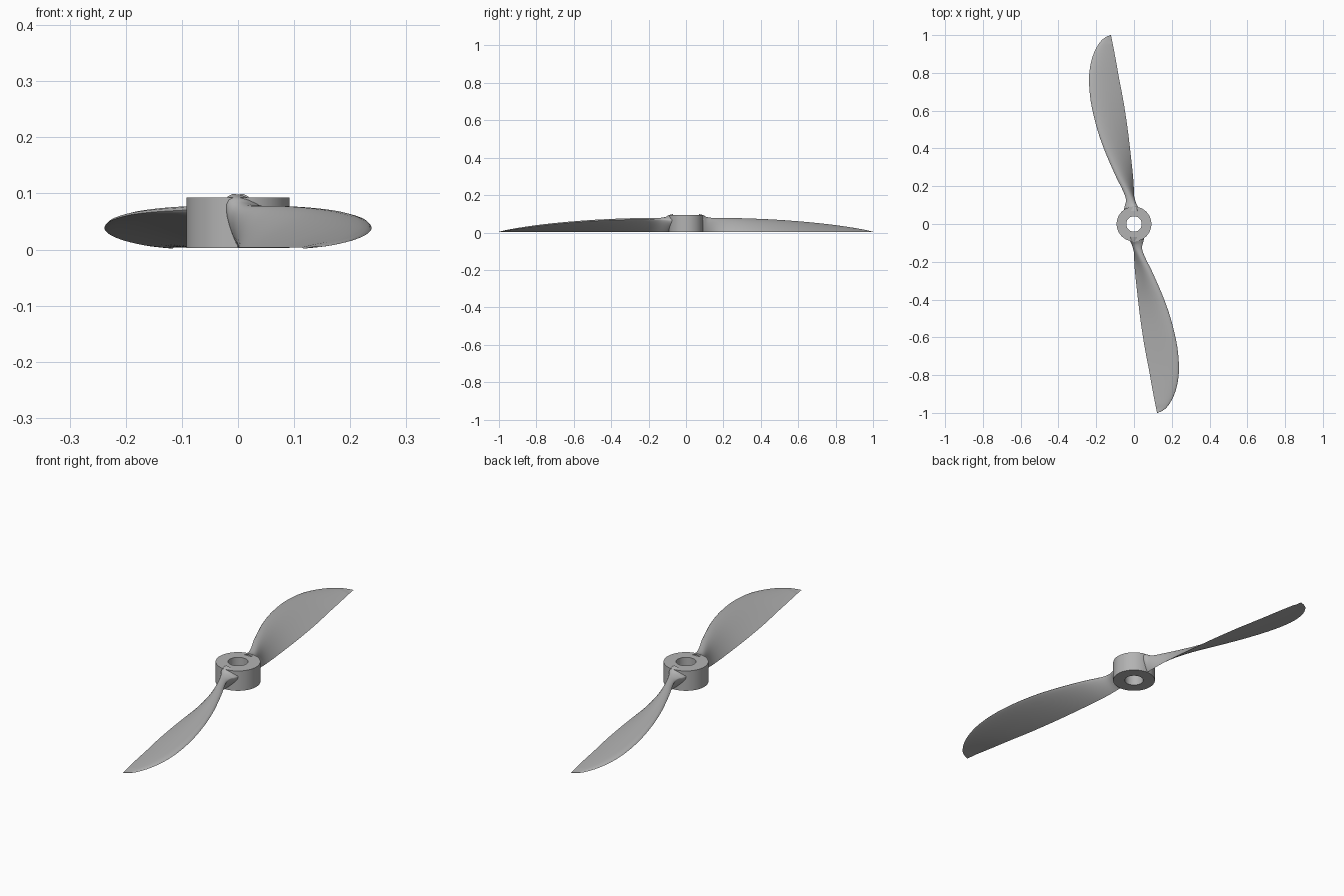
import bpy, bmesh, math
from mathutils import Vector, Matrix

if "Cube" in bpy.data.objects:
    bpy.data.objects.remove(bpy.data.objects["Cube"])

grey = bpy.data.materials.new("plain_grey")
grey.diffuse_color = (0.45, 0.45, 0.45, 1)
grey.use_nodes = True
grey.node_tree.nodes["Principled BSDF"].inputs["Base Color"].default_value = grey.diffuse_color


def finish(bm, name, angle):
    bmesh.ops.remove_doubles(bm, verts=bm.verts, dist=1e-6)
    bmesh.ops.recalc_face_normals(bm, faces=bm.faces)
    mesh = bpy.data.meshes.new(name)
    bm.to_mesh(mesh)
    bm.free()
    mesh.materials.append(grey)
    ob = bpy.data.objects.new(name, mesh)
    bpy.context.collection.objects.link(ob)
    bpy.ops.object.select_all(action='DESELECT')
    ob.select_set(True)
    bpy.context.view_layer.objects.active = ob
    bpy.ops.object.shade_smooth_by_angle(angle=math.radians(angle))
    return ob


# hub: rectangular profile spun into a ring with a central bore
bm = bmesh.new()
ring = [bm.verts.new((r, 0, z)) for r, z in
        [(0.041, 0.003), (0.092, 0.003), (0.092, 0.093), (0.041, 0.093)]]
edges = [bm.edges.new((ring[i], ring[(i + 1) % 4])) for i in range(4)]
bmesh.ops.spin(bm, geom=ring + edges, cent=(0, 0, 0), axis=(0, 0, 1),
               angle=math.tau, steps=72, use_merge=True)
finish(bm, "hub", 35)

# blade stations: distance out, leading x, leading z, trailing x, thickness
STATIONS = [
    (0.070, 0.052, 0.071, 0.000, 0.070),
    (0.092, 0.048, 0.071, 0.000, 0.062),
    (0.110, 0.043, 0.072, 0.000, 0.044),
    (0.140, 0.044, 0.072, 0.000, 0.031),
    (0.190, 0.065, 0.071, 0.001, 0.025),
    (0.260, 0.100, 0.070, 0.006, 0.022),
    (0.400, 0.160, 0.066, 0.021, 0.018),
    (0.520, 0.200, 0.060, 0.036, 0.016),
    (0.650, 0.229, 0.050, 0.056, 0.014),
    (0.765, 0.238, 0.038, 0.078, 0.012),
    (0.850, 0.229, 0.027, 0.093, 0.010),
    (0.920, 0.206, 0.017, 0.106, 0.007),
    (0.970, 0.174, 0.009, 0.116, 0.004),
    (0.990, 0.148, 0.005, 0.120, 0.002),
    (1.000, 0.124, 0.003, 0.121, 0.001),
]


def smooth_rows(rows, steps=4):
    """Catmull-Rom interpolation between the stations."""
    out = []
    for i in range(len(rows) - 1):
        a, b, c, d = (rows[min(max(k, 0), len(rows) - 1)] for k in range(i - 1, i + 3))
        for j in range(steps):
            t = j / steps
            out.append([0.5 * (2 * q + (r - p) * t + (2 * p - 5 * q + 4 * r - s) * t * t
                               + (3 * q - p - 3 * r + s) * t ** 3)
                        for p, q, r, s in zip(a, b, c, d)])
    return out + [list(rows[-1])]


def foil(s):
    """Airfoil half-thickness along the chord, peaking near 1."""
    return 2 * (1.4845 * math.sqrt(s) - 0.63 * s - 1.758 * s * s
                + 1.4215 * s ** 3 - 0.518 * s ** 4)


def section(y, lx, lz, tx, thick, n=14):
    lead, trail = Vector((lx, -y, lz)), Vector((tx, -y, 0.004 if y < 0.97 else 0.002))
    chord = trail - lead
    up = Vector((chord.z, 0, -chord.x)).normalized()
    s_up = [(1 - math.cos(math.pi * i / n)) / 2 for i in range(n + 1)]
    pts = [lead + chord * s + up * thick * foil(s) for s in s_up]
    pts += [lead + chord * s - up * thick * 0.15 * foil(s) for s in s_up[-2:0:-1]]
    for p in pts:
        p.z = max(p.z, 0.0)
    return pts


def blade(name, turn):
    bm = bmesh.new()
    loops = [[bm.verts.new(p) for p in section(*row)] for row in smooth_rows(STATIONS)]
    for a, b in zip(loops, loops[1:]):
        for i in range(len(a)):
            k = (i + 1) % len(a)
            bm.faces.new((a[i], a[k], b[k], b[i]))
    bm.faces.new(loops[0])
    bm.faces.new(loops[-1])
    bm.transform(Matrix.Rotation(turn, 4, 'Z'))
    finish(bm, name, 50)


# two opposite blades
blade("front_blade", 0)
blade("back_blade", math.pi)
